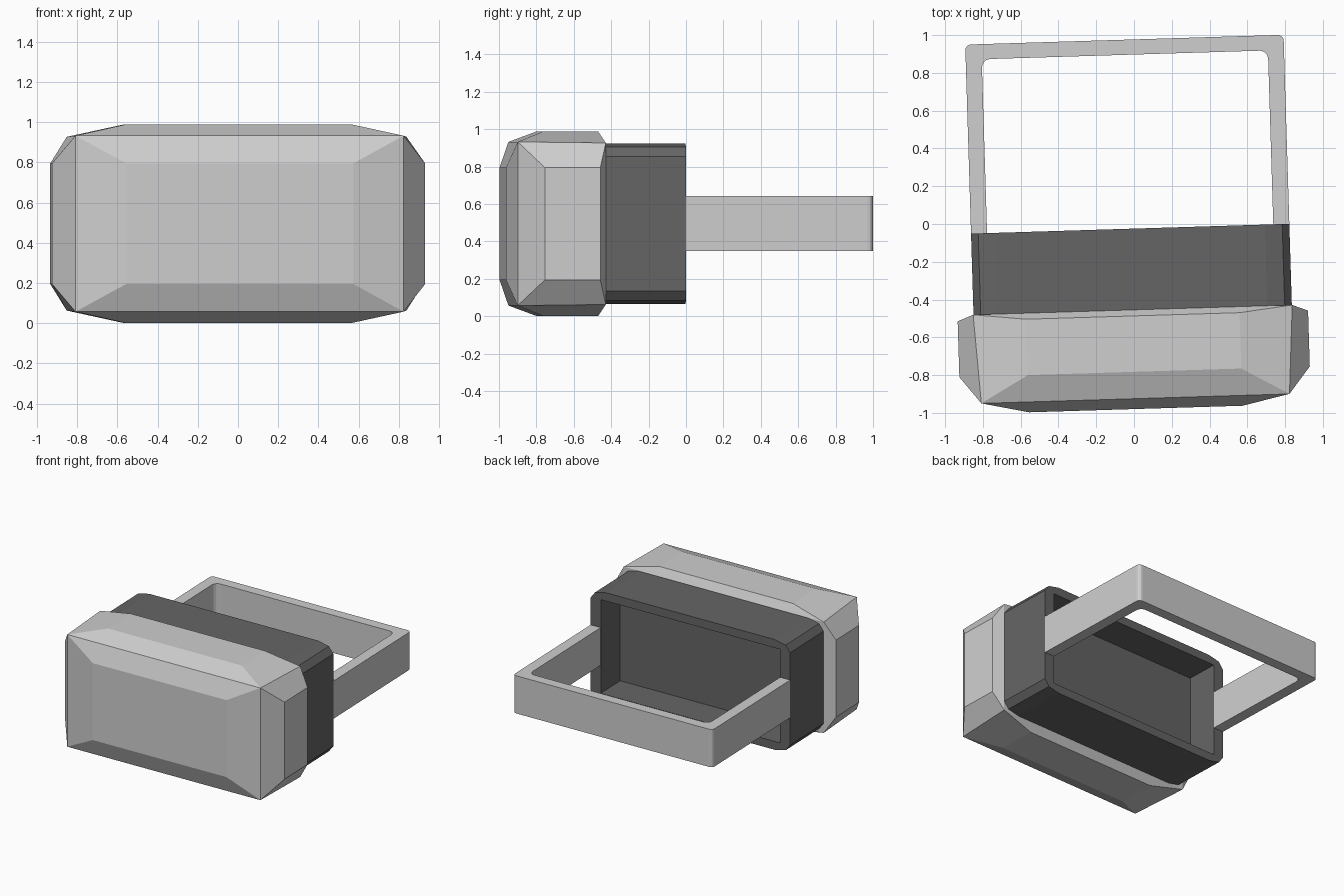
import bpy, bmesh, math
from mathutils import Vector

if "Cube" in bpy.data.objects:
    bpy.data.objects.remove(bpy.data.objects["Cube"])

TURN = math.radians(1.76)
CENTRE = (-0.021, 0, 0.495)


def material(name, value):
    m = bpy.data.materials.new(name)
    m.diffuse_color = (value, value, value, 1)
    m.use_nodes = True
    m.node_tree.nodes["Principled BSDF"].inputs["Base Color"].default_value = m.diffuse_color
    return m


light = material("light grey", 0.62)
dark = material("dark grey", 0.13)


def finish(bm, name, mat):
    bmesh.ops.recalc_face_normals(bm, faces=bm.faces[:])
    mesh = bpy.data.meshes.new(name)
    bm.to_mesh(mesh)
    bm.free()
    mesh.materials.append(mat)
    ob = bpy.data.objects.new(name, mesh)
    bpy.context.collection.objects.link(ob)
    ob.location = CENTRE
    ob.rotation_euler.z = TURN
    return ob


def sign(v):
    return 1 if v > 0 else -1


# Front shell: a box whose outer sides are inset and raised into panels
bm = bmesh.new()
bmesh.ops.create_cube(bm, size=2)
bm.normal_update()
sides = [f for f in bm.faces if f.normal.y < 0.5]
bmesh.ops.inset_individual(bm, faces=sides, thickness=0.2)
bm.normal_update()
panels = {}
for f in sides:
    axis = max(range(3), key=lambda i: abs(f.normal[i]))
    for v in f.verts:
        panels[v] = axis
for v in bm.verts:
    sx, sy, sz = (sign(c) for c in v.co)
    if v in panels:
        axis = panels[v]
        v.co = (sx * (0.928 if axis == 0 else 0.565),
                -0.98 if axis == 1 else (-0.783 if sy < 0 else -0.487),
                sz * (0.493 if axis == 2 else 0.30))
    elif sy < 0:
        v.co = (sx * 0.816, -0.925, sz * 0.4375)
    else:
        v.co = (sx * 0.845, -0.455, sz * 0.432)
finish(bm, "front_shell", light)

# Face box: chamfered tube with an open recess towards the back
BACK, FRONT, FLOOR = -0.025, -0.455, -0.275
corner = [(0.843, 0.36), (0.805, 0.41), (0.713, 0.43)]
bm = bmesh.new()
rear, fore, rim, base = [], [], [], []
for sx, sz in ((1, 1), (-1, 1), (-1, -1), (1, -1)):
    pts = corner if sx * sz > 0 else corner[::-1]
    for x, z in pts:
        rear.append(bm.verts.new((sx * x, BACK, sz * z)))
        fore.append(bm.verts.new((sx * x, FRONT, sz * z)))
    rim.append(bm.verts.new((sx * 0.757, BACK, sz * 0.365)))
    base.append(bm.verts.new((sx * 0.757, FLOOR, sz * 0.365)))
for i in range(12):
    j = (i + 1) % 12
    bm.faces.new((rear[i], rear[j], fore[j], fore[i]))
for i in range(4):
    j = (i + 1) % 4
    bm.faces.new((rear[3 * i], rear[3 * i + 1], rear[3 * i + 2], rim[i]))
    bm.faces.new((rear[3 * i + 2], rear[3 * j], rim[j], rim[i]))
    bm.faces.new((rim[i], rim[j], base[j], base[i]))
bm.faces.new(base)
bm.faces.new(fore)
finish(bm, "face_box", dark)


# Head strap: flat U-shaped band with rounded rear corners
def rail(half, back, radius, steps=4):
    pts = [(half, BACK)]
    for k in range(steps + 1):
        a = math.pi / 2 * k / steps
        pts.append((half - radius + radius * math.cos(a),
                    back - radius + radius * math.sin(a)))
    return pts + [(-x, y) for x, y in reversed(pts)]


bm = bmesh.new()
outer, inner = rail(0.843, 0.976, 0.03), rail(0.758, 0.896, 0.045)
for i in range(len(outer) - 1):
    quad = (outer[i], outer[i + 1], inner[i + 1], inner[i])
    bm.faces.new([bm.verts.new((x, y, -0.147)) for x, y in quad])
bmesh.ops.remove_doubles(bm, verts=bm.verts[:], dist=1e-5)
top = bmesh.ops.extrude_face_region(bm, geom=bm.faces[:], use_keep_orig=True)
for v in top["geom"]:
    if isinstance(v, bmesh.types.BMVert):
        v.co += Vector((0, 0, 0.294))
finish(bm, "head_strap", light)
